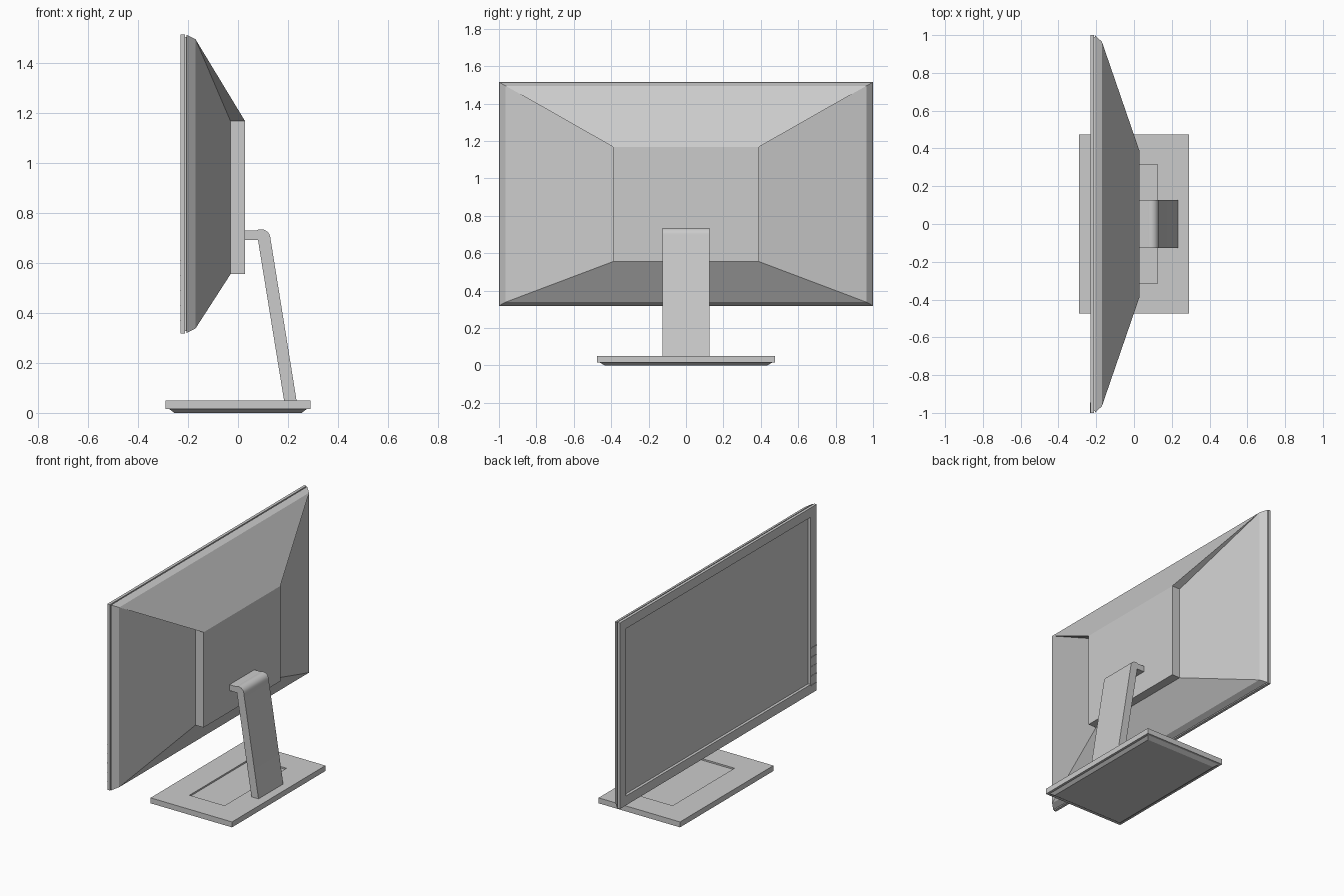
import bpy
import bmesh
from math import sin, cos, radians

cube = bpy.data.objects.get("Cube")
if cube:
    bpy.data.objects.remove(cube, do_unlink=True)

# One plain grey for everything
GREY = (0.6, 0.6, 0.6, 1.0)
grey = bpy.data.materials.new("plain grey")
grey.use_nodes = True
grey.diffuse_color = GREY
grey.node_tree.nodes["Principled BSDF"].inputs["Base Color"].default_value = GREY


def finish(name, bm, smooth=False):
    bmesh.ops.recalc_face_normals(bm, faces=bm.faces)
    mesh = bpy.data.meshes.new(name)
    bm.to_mesh(mesh)
    bm.free()
    mesh.materials.append(grey)
    obj = bpy.data.objects.new(name, mesh)
    bpy.context.collection.objects.link(obj)
    if smooth:
        bpy.ops.object.select_all(action="DESELECT")
        obj.select_set(True)
        bpy.context.view_layer.objects.active = obj
        bpy.ops.object.shade_smooth_by_angle(angle=radians(25))
    return obj


def box(name, lo, hi):
    bm = bmesh.new()
    bmesh.ops.create_cube(bm, size=1)
    for v in bm.verts:
        v.co = [lo[i] + (v.co[i] + 0.5) * (hi[i] - lo[i]) for i in range(3)]
    return finish(name, bm)


def loft(bm, rings):
    """Join rectangular rings with quads; returns the vertex rings."""
    loops = [[bm.verts.new(p) for p in ring] for ring in rings]
    for a, b in zip(loops, loops[1:]):
        for i in range(4):
            j = (i + 1) % 4
            bm.faces.new((a[i], a[j], b[j], b[i]))
    return loops


def upright(x, half_y, z0, z1):
    return [(x, -half_y, z0), (x, half_y, z0), (x, half_y, z1), (x, -half_y, z1)]


def level(z, half_x, half_y):
    return [(-half_x, -half_y, z), (half_x, -half_y, z),
            (half_x, half_y, z), (-half_x, half_y, z)]


BOTTOM, TOP = 0.318, 1.515


def inset(x, dy, dz):
    return upright(x, 1 - dy, BOTTOM + dz, TOP - dz)


# Screen, recessed in its bezel, with a shadow gap behind the bezel
bm = bmesh.new()
rings = loft(bm, [inset(-0.195, 0.06, 0.06), inset(-0.23, 0.06, 0.06),
                  inset(-0.23, 0, 0), inset(-0.212, 0, 0),
                  inset(-0.212, 0.01, 0.01)])
bm.faces.new(rings[0])
bm.faces.new(rings[-1])
finish("screen_and_bezel", bm)

# Back shell: rim, sloping sides and central raised housing
bm = bmesh.new()
rings = loft(bm, [inset(-0.213, 0.01, 0.01), inset(-0.206, 0.01, 0.01),
                  inset(-0.206, 0.002, 0.002), inset(-0.17, 0.035, 0.02)])
rim = rings[-1]
neck = [bm.verts.new(p) for p in upright(-0.03, 0.39, 0.555, 1.168)]
rear = [bm.verts.new(p) for p in upright(0.028, 0.39, 0.555, 1.168)]
for a, b in ((rim, neck), (neck, rear)):
    for i in (0, 1, 3):
        j = (i + 1) % 4
        bm.faces.new((a[i], a[j], b[j], b[i]))
# The top slope runs right to the rear edge of the housing
bm.faces.new((rim[2], rim[3], rear[3], rear[2]))
for i in (2, 3):
    bm.faces.new((rim[i], neck[i], rear[i]))
bm.faces.new(rear)
finish("back_shell", bm)

# Button seams on one side of the bezel
for n in range(5):
    z = 0.37 + 0.06 * n
    box(f"button_seam_{n + 1}", (-0.232, -1.0, z - 0.002), (-0.216, -0.945, z + 0.002))

# Stand arm: short bracket, rounded elbow, leaning leg
elbow = [(0.092 + 0.038 * cos(radians(a)), 0.697 + 0.038 * sin(radians(a)))
         for a in range(105, -1, -15)]
profile = [(0.02, 0.73), (0.075, 0.73)] + elbow + [(0.235, 0.045), (0.185, 0.045),
                                                  (0.08, 0.692), (0.02, 0.692)]
bm = bmesh.new()
side = bm.faces.new([bm.verts.new((x, -0.126, z)) for x, z in profile])
grown = bmesh.ops.extrude_face_region(bm, geom=[side], use_keep_orig=True)
moved = [g for g in grown["geom"] if isinstance(g, bmesh.types.BMVert)]
bmesh.ops.translate(bm, verts=moved, vec=(0, 0.252, 0))
finish("stand_arm", bm, smooth=True)

# Base: tapered foot, flat slab and shallow tray on top
bm = bmesh.new()
rings = loft(bm, [level(0, 0.255, 0.435), level(0.015, 0.275, 0.46),
                  level(0.015, 0.29, 0.475), level(0.05, 0.29, 0.475),
                  level(0.05, 0.125, 0.315), level(0.04, 0.125, 0.315)])
bm.faces.new(rings[0])
bm.faces.new(rings[-1])
finish("stand_base", bm)
